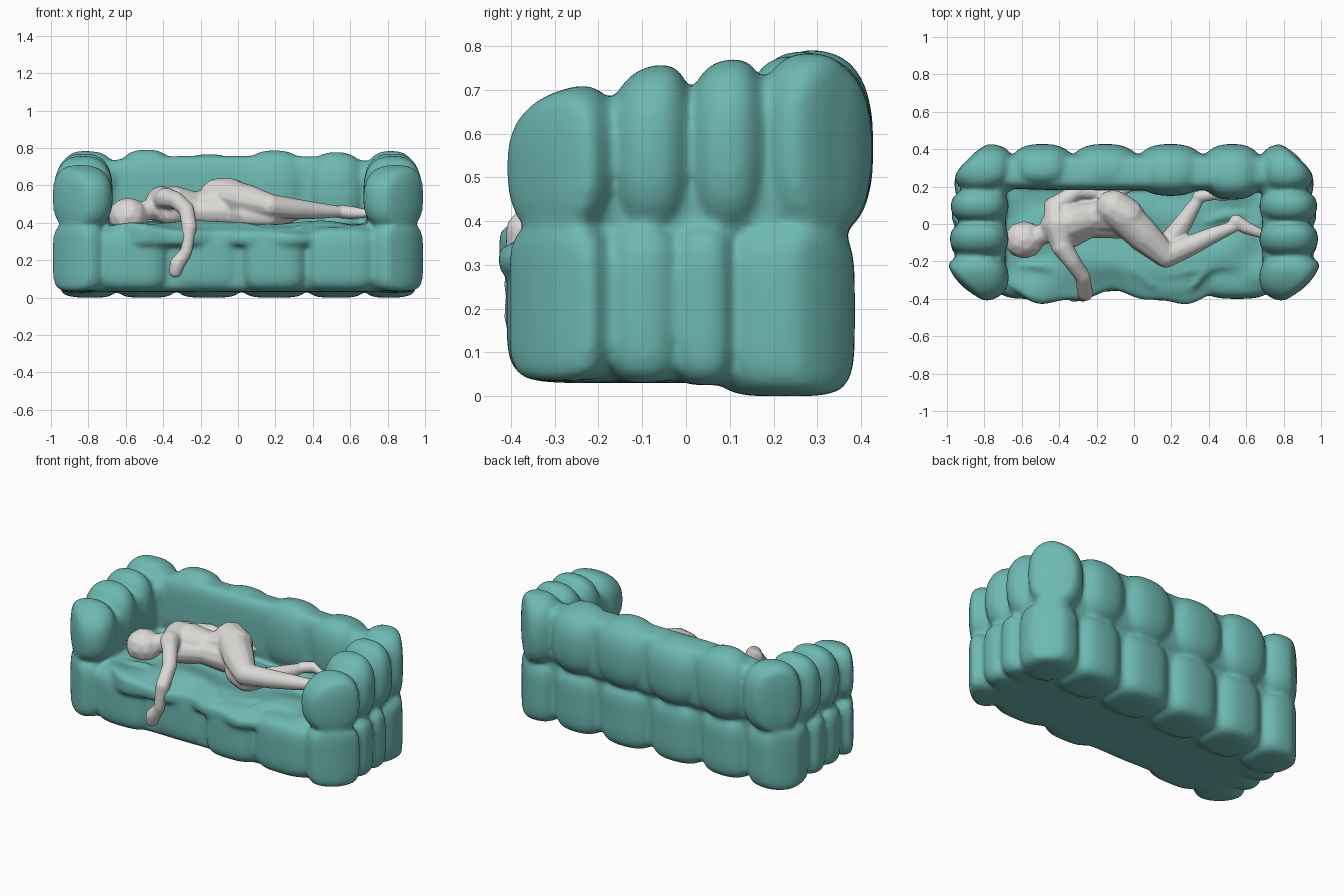
import bpy, bmesh, math
from mathutils import Vector, Matrix


def material(name, rgb):
    m = bpy.data.materials.new(name)
    m.diffuse_color = (*rgb, 1)
    return m


TEAL = material("teal fabric", (0.155, 0.485, 0.45))
GREY = material("pale grey", (0.72, 0.70, 0.68))


def pillow(bm, x, y, z, p=3.0, pz=None, slope=0.0, cuts=11, bend=None):
    """Rounded box between (min, max) pairs: p rounds the plan, pz the height,
    slope tilts its top along y."""
    pz = pz or p
    t = bmesh.new()
    bmesh.ops.create_cube(t, size=2)
    bmesh.ops.subdivide_edges(t, edges=t.edges[:], cuts=cuts, use_grid_fill=True)
    c = [(a + b) / 2 for a, b in (x, y, z)]
    h = [(b - a) / 2 for a, b in (x, y, z)]
    for v in t.verts:
        plan = (abs(v.co.x) ** p + abs(v.co.y) ** p) ** (1 / p)
        q = v.co / (plan ** pz + abs(v.co.z) ** pz) ** (1 / pz)
        v.co = Vector([c[i] + h[i] * q[i] for i in range(3)])
        v.co.z += slope * h[1] * q[1] * max(0, q[2] + 0.3)
        if bend:
            v.co = bend(v.co)
    me = bpy.data.meshes.new("tmp")
    t.to_mesh(me)
    t.free()
    bm.from_mesh(me)
    bpy.data.meshes.remove(me)


def limb(bm, *pts):
    """Tapered chain of overlapping balls through (x, y, z, radius) points."""
    for a, b in zip(pts, pts[1:]):
        length = (Vector(a[:3]) - Vector(b[:3])).length
        n = max(2, int(length / 0.012))
        for i in range(n + 1):
            f = i / n
            q = [a[k] * (1 - f) + b[k] * f for k in range(4)]
            bmesh.ops.create_icosphere(bm, subdivisions=2, radius=q[3],
                                       matrix=Matrix.Translation(q[:3]))


def finish(bm, name, mat, voxel, smooth):
    me = bpy.data.meshes.new(name)
    bm.to_mesh(me)
    bm.free()
    ob = bpy.data.objects.new(name, me)
    bpy.context.collection.objects.link(ob)
    r = ob.modifiers.new("merge", 'REMESH')
    r.mode = 'VOXEL'
    r.voxel_size = voxel
    r.use_smooth_shade = True
    s = ob.modifiers.new("soften", 'SMOOTH')
    s.factor = 0.5
    s.iterations = smooth
    me.materials.append(mat)
    for f in me.polygons:
        f.use_smooth = True
    return ob


# ---------------- sofa ----------------
sofa = bmesh.new()

# cores that join the padded lobes and make the smooth inner faces
pillow(sofa, (-0.91, 0.91), (-0.34, 0.33), (0.03, 0.36), p=12)
pillow(sofa, (-0.88, 0.88), (0.23, 0.335), (0.25, 0.70), p=10)
pillow(sofa, (-0.84, 0.84), (0.18, 0.375), (0.37, 0.755), p=4, slope=-0.1)
for s in (-1, 1):
    pillow(sofa, sorted((s * 0.685, s * 0.92)), (-0.35, 0.36), (0.33, 0.68), p=4, slope=0.17)
    limb(sofa, (s * 0.72, 0.25, 0.36, 0.07), (s * 0.70, 0.24, 0.64, 0.08))

# back: upper and lower rows of lobes
edges = [-0.93, -0.65, -0.33, 0.02, 0.37, 0.68, 0.93]
tops = [0.78, 0.79, 0.765, 0.785, 0.775, 0.775]
inner = [0.18, 0.19, 0.18, 0.15, 0.13, 0.17]
for a, b, top, yi in zip(edges, edges[1:], tops, inner):
    pillow(sofa, (a - 0.008, b + 0.008), (yi, 0.428), (0.365, top), p=2.5, pz=2.6, slope=-0.12)
    pillow(sofa, (a - 0.008, b + 0.008), (0.06, 0.386), (0.0, 0.39), p=2.8, pz=5)

# arms: upper and lower rows of lobes on both sides
upper = [(-0.415, -0.155, 0.70, 1.01, 0.26), (-0.18, 0.02, 0.755, 0.985, 0.2),
         (0.0, 0.19, 0.77, 0.98, 0.12), (0.165, 0.40, 0.785, 0.965, 0.0)]
lower = [(-0.41, -0.165, 0.035), (-0.18, -0.01, 0.03), (-0.03, 0.115, 0.025), (0.09, 0.38, 0.005)]
for s in (-1, 1):
    for (y0, y1, top, out, tilt), (l0, l1, bottom) in zip(upper, lower):
        pillow(sofa, sorted((s * 0.67, s * out)), (y0, y1), (0.365, top), p=2.4, pz=2.6, slope=tilt)
        pillow(sofa, sorted((s * 0.71, s * (out - 0.005))), (l0, l1), (bottom, 0.39), p=2.8, pz=5)

# padded front panels
for x0, x1, y0 in ((-0.76, -0.36, -0.40), (-0.40, 0.05, -0.36),
                   (0.01, 0.38, -0.41), (0.34, 0.76, -0.40)):
    pillow(sofa, (x0, x1), (y0, 0.0), (0.03, 0.38), p=3.5, pz=5)


# sagging seat cover with folds and a wavy front lip
def folds(v):
    x, y = v.x, v.y
    if v.z > 0.34:
        w = math.sin(9 * x + 14 * y) + math.sin(21 * y - 6 * x + 2 * math.sin(5 * x))
        v.z += 0.009 * w
        v.z -= 0.03 * max(0, min(1, (-0.22 - y) / 0.15)) * max(0, min(1, 2 * x + 0.9))
    if y < -0.2:
        lip = 0.03 * math.sin(9.5 * x - 0.5) + 0.012 * math.sin(23 * x + 1)
        v.y -= lip * min(1, (-0.2 - y) / 0.15)
    return v


pillow(sofa, (-0.74, 0.74), (-0.395, 0.27), (0.27, 0.395), p=7, cuts=45, bend=folds)

# diagonal cloth ridges on the seat
for x0, y0, x1, y1 in ((-0.62, -0.22, -0.35, -0.27), (-0.1, -0.2, 0.1, -0.33),
                       (0.15, -0.28, 0.62, -0.22), (0.32, -0.33, 0.45, -0.2),
                       (0.3, -0.02, 0.62, 0.06), (0.02, 0.2, 0.15, 0.0)):
    limb(sofa, (x0, y0, 0.375, 0.015), ((x0 + x1) / 2, (y0 + y1) / 2 + 0.02, 0.385, 0.028),
         (x1, y1, 0.375, 0.015))

# the four outer corners are drawn in diagonally
for v in sofa.verts:
    over = abs(v.co.x) + abs(v.co.y) - 1.21
    if over > 0:
        v.co.x -= math.copysign(0.36 * over, v.co.x)
        v.co.y -= math.copysign(0.36 * over, v.co.y)

finish(sofa, "padded_sofa", TEAL, 0.0125, 14)

# ---------------- sleeping figure ----------------
body = bmesh.new()

# head and neck
limb(body, (-0.595, -0.085, 0.435, 0.10), (-0.58, -0.085, 0.435, 0.10))
limb(body, (-0.54, -0.075, 0.45, 0.055), (-0.42, -0.03, 0.49, 0.06))

# torso, shoulders and hips
limb(body, (-0.41, -0.01, 0.49, 0.095), (-0.34, 0.01, 0.495, 0.105),
     (-0.22, 0.04, 0.48, 0.085), (-0.09, 0.06, 0.51, 0.105))
limb(body, (-0.39, -0.10, 0.525, 0.062), (-0.41, 0.0, 0.52, 0.08), (-0.42, 0.09, 0.50, 0.062))
limb(body, (-0.36, -0.06, 0.46, 0.08), (-0.24, 0.0, 0.46, 0.075), (-0.07, 0.01, 0.46, 0.09))
limb(body, (-0.11, 0.085, 0.54, 0.10), (-0.04, 0.04, 0.54, 0.10))

# front arm hanging over the seat edge
limb(body, (-0.385, -0.12, 0.53, 0.06), (-0.33, -0.20, 0.52, 0.047), (-0.275, -0.28, 0.47, 0.043),
     (-0.26, -0.37, 0.38, 0.043), (-0.275, -0.385, 0.25, 0.032))
limb(body, (-0.28, -0.38, 0.24, 0.034), (-0.325, -0.375, 0.18, 0.042), (-0.335, -0.37, 0.14, 0.036))

# back arm resting behind the hips
limb(body, (-0.43, 0.09, 0.50, 0.055), (-0.30, 0.175, 0.50, 0.043), (-0.18, 0.165, 0.48, 0.04),
     (-0.06, 0.18, 0.47, 0.028), (0.01, 0.21, 0.46, 0.024))

# upper leg, bent forward at the knee
limb(body, (-0.06, 0.05, 0.54, 0.10), (0.05, -0.06, 0.515, 0.092), (0.17, -0.17, 0.49, 0.066),
     (0.30, -0.115, 0.475, 0.057), (0.42, -0.06, 0.465, 0.046), (0.53, -0.015, 0.46, 0.033))
limb(body, (0.545, 0.015, 0.46, 0.038), (0.60, -0.02, 0.455, 0.037), (0.675, -0.05, 0.45, 0.026))

# lower leg, folded back
limb(body, (-0.03, 0.03, 0.46, 0.085), (0.06, -0.08, 0.44, 0.078), (0.16, -0.14, 0.435, 0.065),
     (0.26, 0.0, 0.445, 0.052), (0.33, 0.11, 0.455, 0.036))
limb(body, (0.345, 0.145, 0.46, 0.036), (0.42, 0.16, 0.475, 0.034), (0.49, 0.145, 0.46, 0.022))

finish(body, "sleeping_figure", GREY, 0.009, 4)
